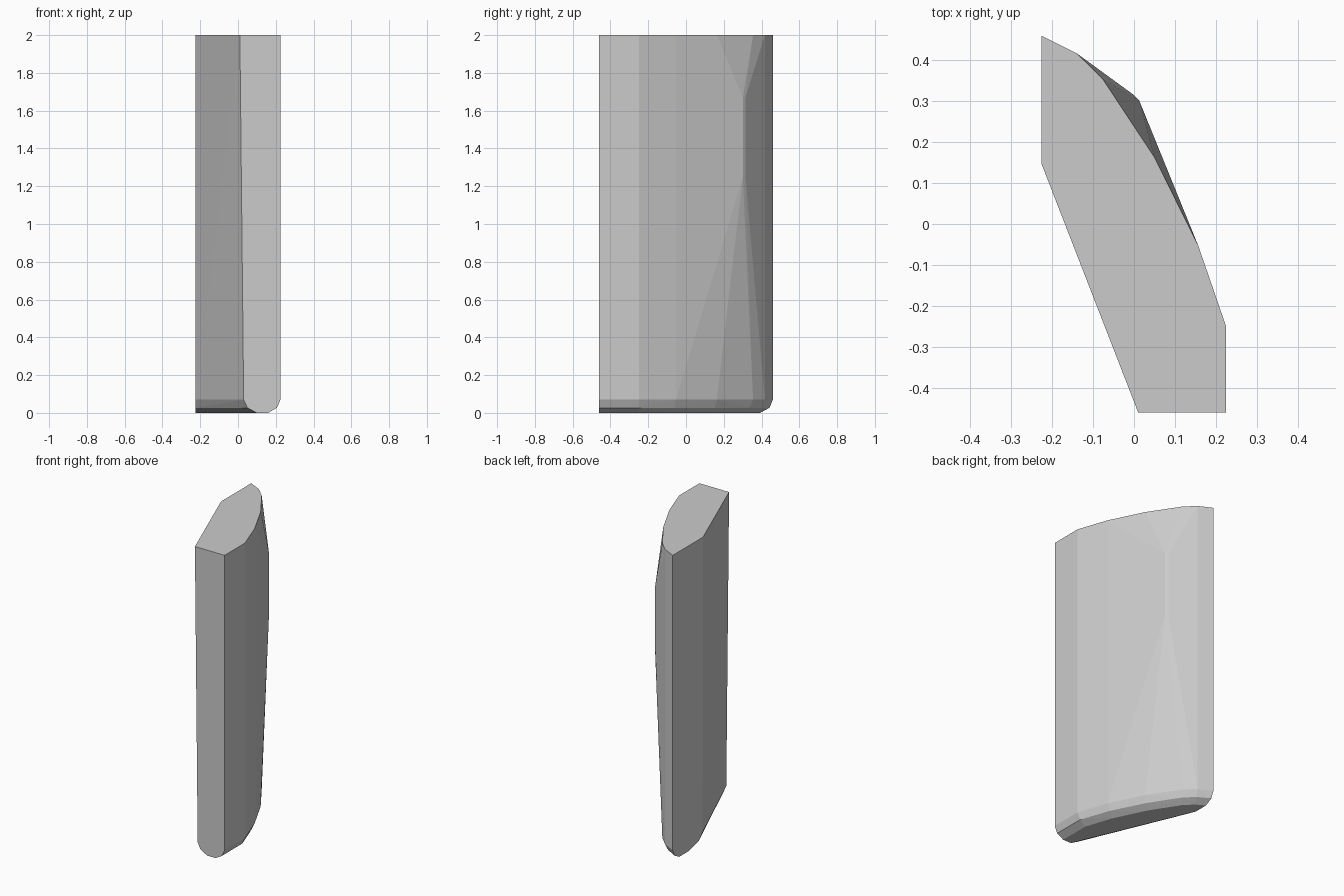
import bpy, bmesh, math

if "Cube" in bpy.data.objects:
    bpy.data.objects.remove(bpy.data.objects["Cube"])

# Plan outline of the curved back side, from front right corner to rear left corner
top = [(.225, -.46), (.225, -.25), (.157, -.053), (.05, .163), (-.077, .355), (-.14, .417), (-.226, .46)]
mid = [(.206, -.46), (.206, -.25), (.139, -.06), (.033, .152), (-.088, .338), (-.148, .397), (-.226, .442)]
base = [(.16, -.46), (.16, -.26), (.10, -.08), (.0, .125), (-.115, .305), (-.17, .36), (-.226, .392)]

# Each level: outline plus the two ends of the slanted left side
levels = [
    (2.0, top, (.01, -.46), (-.226, .147)),
    (.07, top, (.03, -.46), (-.226, .15)),
    (.027, mid, (.05, -.46), (-.226, .19)),
    (0.0, base, (.10, -.46), (-.226, .30)),
]
pts = [(x, y, z) for z, curve, a, b in levels for x, y in curve + [a, b]]

# Bulging vertical ridge on the back
pts += [(x, y, z) for x, y in [(.0, .315), (.013, .301)] for z in (1.25, 1.67)]

# Faceted convex block
bm = bmesh.new()
for p in pts:
    bm.verts.new(p)
res = bmesh.ops.convex_hull(bm, input=bm.verts[:])
junk = {g for g in res["geom_interior"] + res["geom_unused"] if isinstance(g, bmesh.types.BMVert)}
bmesh.ops.delete(bm, geom=list(junk), context='VERTS')
bmesh.ops.dissolve_limit(bm, angle_limit=math.radians(.5), verts=bm.verts[:], edges=bm.edges[:])
bmesh.ops.recalc_face_normals(bm, faces=bm.faces[:])
mesh = bpy.data.meshes.new("faceted_slab")
bm.to_mesh(mesh)
bm.free()
bpy.context.collection.objects.link(bpy.data.objects.new("faceted_slab", mesh))
